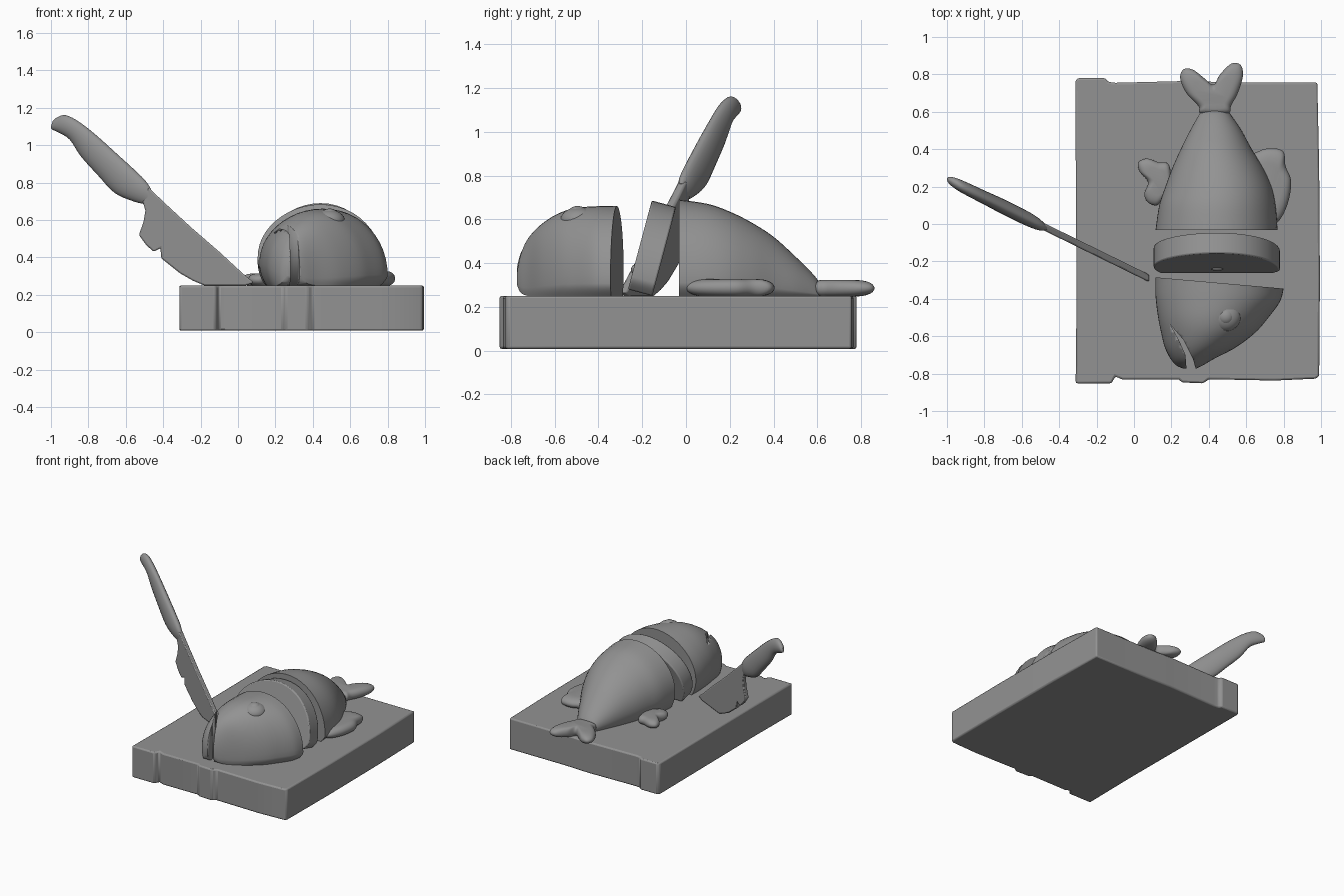
import bpy, bmesh
from math import sin, cos, pi, radians
from mathutils import Vector

if "Cube" in bpy.data.objects:
    bpy.data.objects.remove(bpy.data.objects["Cube"])

grey = bpy.data.materials.new("dark_grey")
grey.diffuse_color = (0.29, 0.29, 0.29, 1)
grey.use_nodes = True
grey.node_tree.nodes["Principled BSDF"].inputs["Base Color"].default_value = grey.diffuse_color


def finish(name, bm, bevel=0.0, angle=35):
    bmesh.ops.recalc_face_normals(bm, faces=bm.faces[:])
    me = bpy.data.meshes.new(name)
    bm.to_mesh(me)
    bm.free()
    me.materials.append(grey)
    ob = bpy.data.objects.new(name, me)
    bpy.context.collection.objects.link(ob)
    bpy.ops.object.select_all(action='DESELECT')
    ob.select_set(True)
    bpy.context.view_layer.objects.active = ob
    if bevel:
        m = ob.modifiers.new("bevel", 'BEVEL')
        m.width, m.segments = bevel, 2
    bpy.ops.object.shade_smooth_by_angle(angle=radians(angle))
    return ob


def loft(rings):
    bm = bmesh.new()
    rows = [[bm.verts.new(p) for p in r] for r in rings]
    n = len(rows[0])
    for a, b in zip(rows, rows[1:]):
        for i in range(n):
            bm.faces.new((a[i], a[(i + 1) % n], b[(i + 1) % n], b[i]))
    bm.faces.new(rows[0])
    bm.faces.new(rows[-1][::-1])
    return bm


def smooth_rows(rows, steps=5, closed=False):
    # Catmull-Rom interpolation of station tuples
    out, n = [], len(rows)
    pick = (lambda j: rows[j % n]) if closed else (lambda j: rows[min(max(j, 0), n - 1)])
    for i in range(n if closed else n - 1):
        p0, p1, p2, p3 = (pick(j) for j in range(i - 1, i + 3))
        for s in range(steps):
            t = s / steps
            out.append([0.5 * (2 * b + (c - a) * t + (2 * a - 5 * b + 4 * c - d) * t * t
                               + (3 * b - a - 3 * c + d) * t ** 3)
                        for a, b, c, d in zip(p0, p1, p2, p3)])
    return out if closed else out + [list(rows[-1])]


def fish_ring(y, x0, x1, z0, z1, skew=0.0):
    # domed section with a flat underside, fuller on the left
    pts, cx, hx, h = [], (x0 + x1) / 2, (x1 - x0) / 2, z1 - z0
    for i in range(41):
        t = -0.35 * pi + 1.7 * pi * i / 40
        c = 0.225 - 0.075 * cos(t)
        s = sin(t)
        if s >= 0:
            u, v = cos(t), c + (1 - c) * s
        else:
            k = min(1, -s / sin(0.35 * pi))
            u = (1 if cos(t) > 0 else -1) * (1 - 0.12 * k * k)
            v = c * (1 - k)
        x = cx + hx * u
        pts.append((x, y - skew * (x - 0.455), z0 + h * v))
    return pts


def plate(name, outline, lo, hi, axis, bevel):
    # extrude a flat outline along z or y
    put = (lambda a, b, c: (a, b, c)) if axis == 'z' else (lambda a, b, c: (a, c, b))
    bm = loft([[put(a, b, c) for a, b in outline] for c in (lo, hi)])
    return finish(name, bm, bevel)


def blob(name, loc, size):
    bm = bmesh.new()
    bmesh.ops.create_uvsphere(bm, u_segments=28, v_segments=16, radius=1)
    bmesh.ops.scale(bm, vec=size, verts=bm.verts)
    finish(name, bm, angle=60).location = loc


def fin(name, outline, centre, zmid, half):
    # puffy pad: outline shrunk toward its centre as it rises and falls
    pts = smooth_rows(outline, 5, True)
    cx, cy = centre
    rings = []
    for i in range(13):
        a = -pi / 2 + pi * (i + 0.5) / 13
        s = 0.5 + 0.5 * cos(a) ** 0.8
        rings.append([(cx + (x - cx) * s, cy + (y - cy) * s, zmid + half * sin(a)) for x, y in pts])
    finish(name, loft(rings), angle=60)


# chopping board with chipped edges
plate("chopping_board", [
    (-.312, -.852), (-.12, -.852), (-.10, -.815), (-.06, -.832), (.24, -.83), (.255, -.847),
    (.37, -.852), (.40, -.83), (.75, -.837), (.97, -.827), (.99, -.815), (.994, -.3),
    (.99, .3), (.98, .757), (.5, .757), (.3, .765), (-.1, .755), (-.14, .76),
    (-.152, .78), (-.30, .78), (-.314, .765), (-.307, -.4)], 0.008, 0.25, 'z', 0.012)

# tail half of the fish
body = smooth_rows([
    (-.033, .115, .768, .247, .69), (.1, .135, .757, .247, .67), (.2, .168, .735, .247, .635),
    (.3, .205, .69, .247, .585), (.4, .25, .63, .247, .52), (.5, .30, .575, .247, .43),
    (.58, .345, .52, .247, .35), (.61, .365, .495, .247, .31), (.63, .39, .47, .25, .285)])
finish("fish_body", loft([fish_ring(*r) for r in body]))

# tilted middle slice with a bone in it
cut = finish("fish_slice", loft([fish_ring(y, .105, .78, 0, .42) for y in (0, .115)]), 0.008)
cut.location = (0, -.265, .28)
cut.rotation_euler = (radians(-15), 0, 0)
blob("slice_bone", (.445, -.235, .37), (.035, .016, .022))

# head, with a slanted cut at its back
head = smooth_rows([
    (-.315, .115, .80, .247, .66, .088), (-.4, .115, .78, .247, .66, .05),
    (-.5, .128, .715, .247, .652, .02), (-.58, .145, .65, .247, .628, 0),
    (-.66, .165, .545, .247, .578, 0), (-.72, .195, .43, .25, .515, 0),
    (-.755, .225, .37, .265, .45, 0), (-.772, .26, .335, .30, .39, 0)])
head_ob = finish("fish_head", loft([fish_ring(*r) for r in head]))

# curved mouth slit separating the jaw
slit = plate("mouth_cutter", [(.195, -.54), (.24, -.62), (.275, -.70), (.285, -.83),
                              (.345, -.83), (.315, -.72), (.265, -.62)], .2, .8, 'z', 0)
slit.hide_render = True
m = head_ob.modifiers.new("mouth", 'BOOLEAN')
m.object, m.operation, m.solver = slit, 'DIFFERENCE', 'EXACT'
head_ob.modifiers.move(len(head_ob.modifiers) - 1, 0)
bpy.context.view_layer.objects.active = head_ob
bpy.ops.object.modifier_apply(modifier="mouth")
bpy.data.objects.remove(slit, do_unlink=True)

# eye: low lid with a small pupil on top
blob("eye_lid", (.487, -.49, .595), (.085, .085, .06))
blob("eye", (.49, -.495, .625), (.045, .045, .036))

# forked tail fin and the two side fins
fin("tail_fin", [(.36, .59), (.345, .63), (.28, .70), (.247, .78), (.265, .827), (.315, .825),
                 (.375, .78), (.425, .745), (.46, .80), (.52, .857), (.57, .85), (.582, .79),
                 (.555, .70), (.52, .635), (.50, .59)], (.43, .66), .285, .038)
fin("side_fin_left", [(.19, .31), (.13, .33), (.07, .35), (.025, .33), (.03, .28), (.075, .225),
                      (.055, .16), (.075, .115), (.12, .10), (.16, .13), (.20, .14)],
    (.15, .23), .28, .034)
fin("side_fin_right", [(.62, .33), (.67, .39), (.74, .405), (.80, .385), (.81, .31), (.84, .23),
                       (.825, .12), (.785, .03), (.74, 0), (.69, .05)], (.73, .22), .287, .04)


# knife, built in the xz plane and swung to its diagonal
def swing(ob):
    for v in ob.data.vertices:
        v.co.y += -.29 + .49 * (.08 - v.co.x)


blade = plate("knife_blade", [
    (.085, .265), (.04, .25), (-.18, .25), (-.24, .275), (-.31, .315), (-.41, .395),
    (-.415, .45), (-.45, .43), (-.49, .465), (-.53, .52), (-.505, .59), (-.495, .65),
    (-.51, .70), (-.48, .775), (-.38, .68), (-.25, .56), (-.1, .43), (.03, .31)],
    -.02, .02, 'y', 0.008)
swing(blade)

# handle: oval rings between lower edge and upper edge
grip = smooth_rows([
    (-.50, .685, -.465, .765, .02), (-.56, .70, -.495, .81, .036), (-.66, .745, -.55, .865, .042),
    (-.75, .84, -.66, .965, .042), (-.84, .94, -.76, 1.055, .038), (-.90, 1.03, -.85, 1.125, .036),
    (-.96, 1.068, -.92, 1.16, .032), (-.995, 1.085, -.965, 1.15, .022),
    (-1.0, 1.10, -.99, 1.13, .008)], 4)
rings = []
for x0, z0, x1, z1, w in grip:
    lo, hi = Vector((x0, 0, z0)), Vector((x1, 0, z1))
    rings.append([(lo + hi) / 2 + (hi - lo) / 2 * cos(2 * pi * i / 20)
                  + Vector((0, w * sin(2 * pi * i / 20), 0)) for i in range(20)])
swing(finish("knife_handle", loft(rings)))
